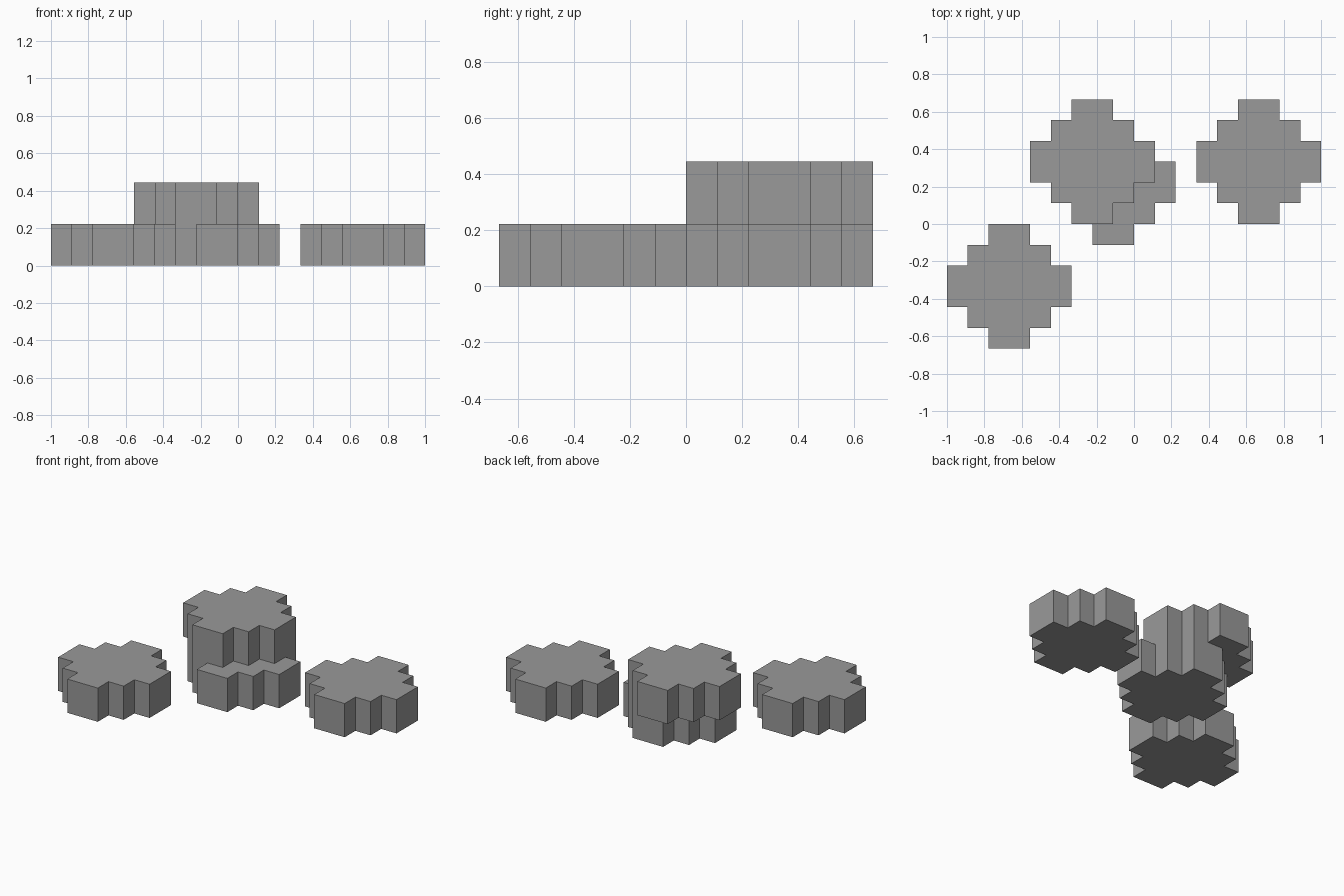
import bpy
import bmesh
from mathutils import Matrix, Vector

if "Cube" in bpy.data.objects:
    bpy.data.objects.remove(bpy.data.objects["Cube"])

U = 1 / 9  # grid unit of the model

grey = bpy.data.materials.new("stone grey")
grey.diffuse_color = (0.32, 0.32, 0.32, 1)
grey.use_nodes = True
grey.node_tree.nodes["Principled BSDF"].inputs["Base Color"].default_value = grey.diffuse_color


def rounded_slab(name, cx, cy, level):
    """Stepped round slab made of three crossing boxes, in grid units."""
    bm = bmesh.new()
    for w, d in ((2, 6), (4, 4), (6, 2)):
        m = Matrix.Translation(Vector((cx, cy, 2 * level + 1)) * U)
        m = m @ Matrix.Diagonal((w * U, d * U, 2 * U, 1))
        bmesh.ops.create_cube(bm, size=1, matrix=m)
    mesh = bpy.data.meshes.new(name)
    bm.to_mesh(mesh)
    bm.free()
    mesh.materials.append(grey)
    obj = bpy.data.objects.new(name, mesh)
    bpy.context.collection.objects.link(obj)


# Two single slabs and an offset stack of two
rounded_slab("left_slab", -6, -3, 0)
rounded_slab("right_slab", 6, 3, 0)
rounded_slab("stack_lower_slab", -1, 2, 0)
rounded_slab("stack_upper_slab", -2, 3, 1)
